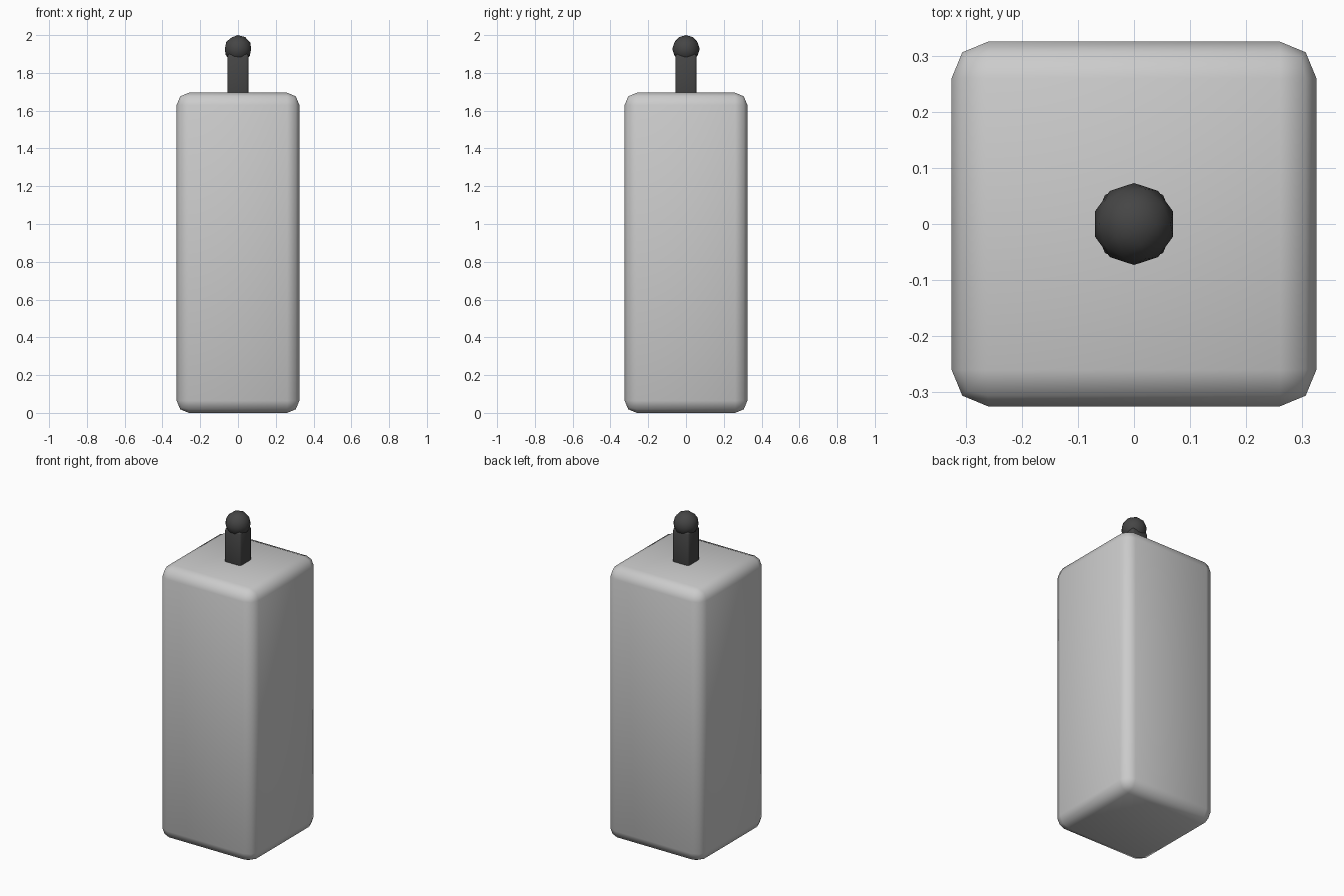
import bpy

if "Cube" in bpy.data.objects:
    bpy.data.objects.remove(bpy.data.objects["Cube"])


def smooth(obj):
    for p in obj.data.polygons:
        p.use_smooth = True


def rounded_box(name, width, z0, z1, bevel, segments):
    bpy.ops.mesh.primitive_cube_add(size=1, location=(0, 0, (z0 + z1) / 2))
    obj = bpy.context.object
    obj.name = name
    obj.scale = (width, width, z1 - z0)
    bpy.ops.object.transform_apply(location=False, rotation=False, scale=True)
    mod = obj.modifiers.new("round_edges", 'BEVEL')
    mod.width = bevel
    mod.segments = segments
    smooth(obj)
    return obj


# Main block with softly rounded edges
rounded_box("body", 0.65, 0.0, 1.695, 0.065, 2)

# Square post on top
rounded_box("post", 0.11, 1.66, 1.90, 0.011, 2)

# Ball at the tip of the post
bpy.ops.mesh.primitive_ico_sphere_add(subdivisions=2, radius=0.073, location=(0, 0, 1.927))
ball = bpy.context.object
ball.name = "ball_knob"
smooth(ball)

# Dark finish for post and ball
dark = bpy.data.materials.new("dark_grey")
dark.diffuse_color = (0.06, 0.06, 0.06, 1)
dark.use_nodes = True
dark.node_tree.nodes["Principled BSDF"].inputs["Base Color"].default_value = dark.diffuse_color
for name in ("post", "ball_knob"):
    bpy.data.objects[name].data.materials.append(dark)
